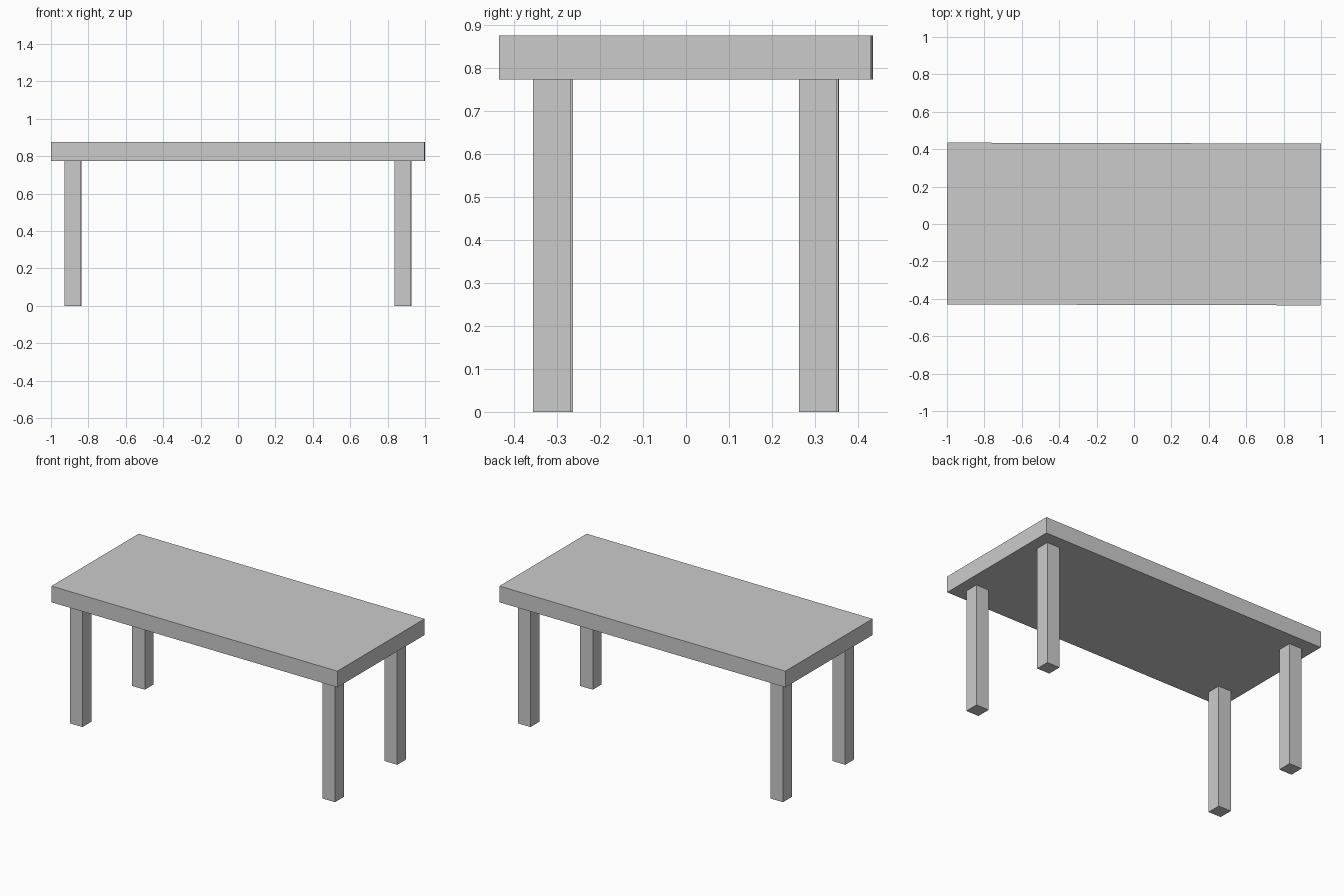
import bpy
from mathutils import Matrix

if "Cube" in bpy.data.objects:
    bpy.data.objects.remove(bpy.data.objects["Cube"])

TURN = Matrix.Rotation(-0.0025, 4, 'Z')  # the table sits very slightly turned
TOP_Z, UNDER_Z = 0.876, 0.774


def box(name, centre, size):
    bpy.ops.mesh.primitive_cube_add(size=1)
    ob = bpy.context.object
    ob.name = name
    ob.data.transform(TURN @ Matrix.Translation(centre) @ Matrix.Diagonal((*size, 1)))
    return ob


# Thick slab top
box("table_top", (0, 0, (TOP_Z + UNDER_Z) / 2), (1.998, 0.865, TOP_Z - UNDER_Z))

# Four square legs, inset from the corners
for side, sx in (("left", -1), ("right", 1)):
    for end, sy in (("front", -1), ("back", 1)):
        box(f"{end}_{side}_leg", (sx * 0.882, sy * 0.309, UNDER_Z / 2), (0.088, 0.088, UNDER_Z))
